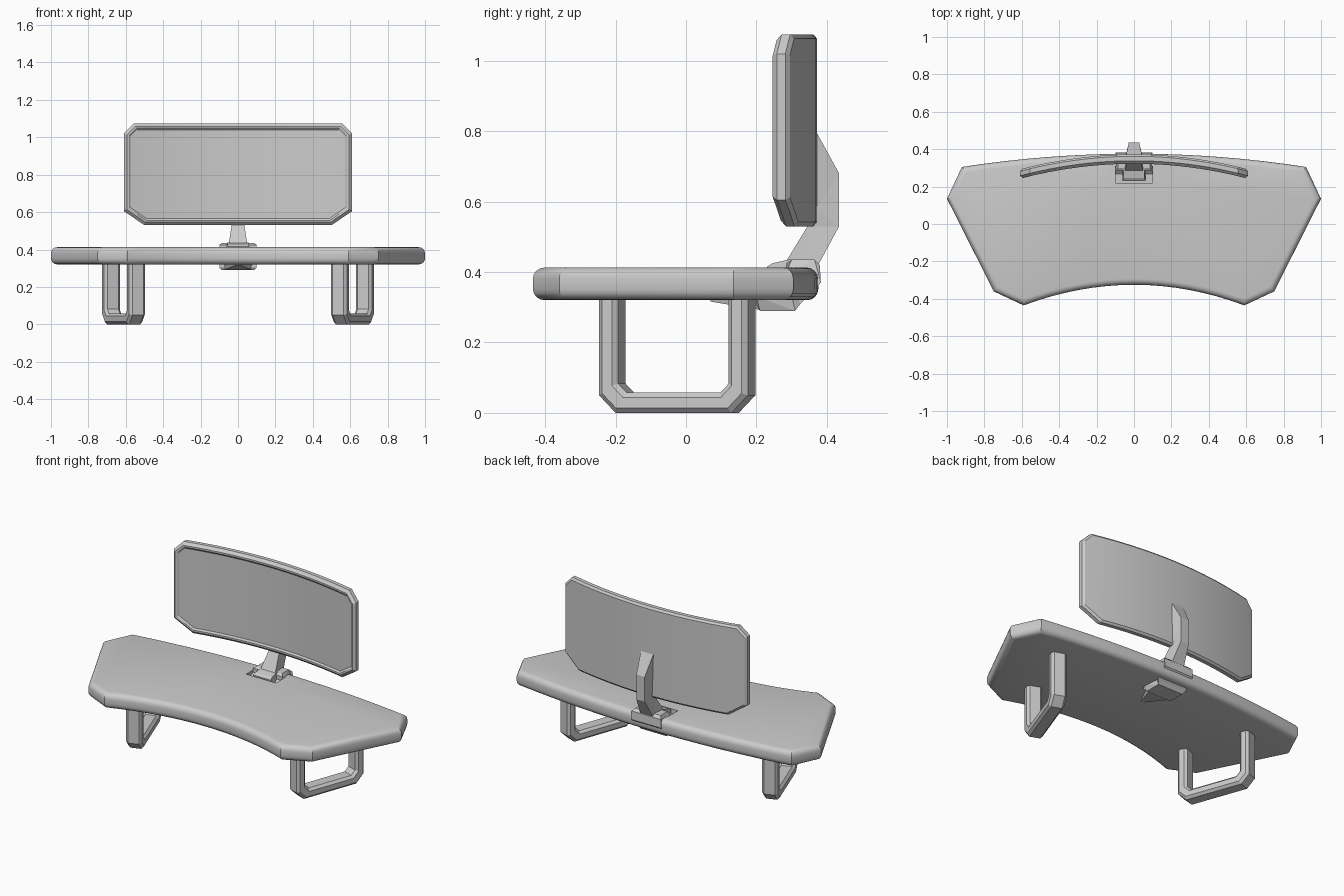
import bpy, bmesh, math
from mathutils import Matrix, Vector

if "Cube" in bpy.data.objects:
    bpy.data.objects.remove(bpy.data.objects["Cube"])


def prism(lower, upper):
    """Closed solid between two matching rings; returns bmesh and both caps."""
    bm = bmesh.new()
    a = [bm.verts.new(p) for p in lower]
    b = [bm.verts.new(p) for p in upper]
    caps = [bm.faces.new(a), bm.faces.new(b)]
    n = len(a)
    for i in range(n):
        j = (i + 1) % n
        bm.faces.new((a[i], a[j], b[j], b[i]))
    bmesh.ops.recalc_face_normals(bm, faces=bm.faces[:])
    return bm, caps


def bevel_caps(bm, caps, width, segments=1):
    edges = list({e for f in caps for e in f.edges})
    bmesh.ops.bevel(bm, geom=edges, offset=width, offset_type='OFFSET',
                    segments=segments, profile=0.5, affect='EDGES')


def finish(name, bm, smooth=None):
    bmesh.ops.recalc_face_normals(bm, faces=bm.faces[:])
    me = bpy.data.meshes.new(name)
    bm.to_mesh(me)
    bm.free()
    ob = bpy.data.objects.new(name, me)
    bpy.context.collection.objects.link(ob)
    if smooth:
        bpy.ops.object.select_all(action='DESELECT')
        ob.select_set(True)
        bpy.context.view_layer.objects.active = ob
        bpy.ops.object.shade_smooth_by_angle(angle=math.radians(smooth))
    return ob


def side_prism(pts):
    """Side-view profile of (half width, y, z) points, symmetric in x."""
    return prism([(-w, y, z) for w, y, z in pts], [(w, y, z) for w, y, z in pts])


# desk top: curved front and back edges, rounded rim
N = 16
front = [(0.59 * t, -0.325 - 0.11 * t * t) for t in (2 * i / N - 1 for i in range(N + 1))]
back = [(0.92 * t, 0.376 - 0.071 * t * t) for t in (1 - 2 * i / N for i in range(N + 1))]
outline = front + [(0.75, -0.36), (1.0, 0.135)] + back + [(-1.0, 0.135), (-0.75, -0.36)]
bm, caps = prism([(x, y, 0.32) for x, y in outline], [(x, y, 0.413) for x, y in outline])
bevel_caps(bm, caps, 0.032, 4)
desk = finish("desk_top", bm, 25)

# shallow slot in the desk in front of the stand
bm = bmesh.new()
bmesh.ops.create_cube(bm, size=1, matrix=Matrix.Translation((0, 0.265, 0.43)) @ Matrix.Diagonal((0.2, 0.09, 0.09, 1)))
cutter = finish("slot_cutter", bm)
cutter.hide_render = True
cutter.hide_viewport = True
mod = desk.modifiers.new("slot", 'BOOLEAN')
mod.operation = 'DIFFERENCE'
mod.solver = 'EXACT'
mod.object = cutter

# legs: chamfered U loops turned to follow the desk ends
half = [(0.175, 0.0), (0.225, 0.05), (0.225, 0.335), (0.167, 0.335), (0.167, 0.083), (0.142, 0.058)]
loop = half + [(-y, z) for y, z in reversed(half)]
bm, caps = side_prism([(0.045, y, z) for y, z in loop])
bevel_caps(bm, caps, 0.014)
bm.transform(Matrix.Translation((0.612, -0.025, 0)) @ Matrix.Rotation(math.radians(-20), 4, 'Z'))
legs = finish("legs", bm)
mirror = legs.modifiers.new("mirror", 'MIRROR')
mirror.mirror_object = desk

# screen: flat panel with bevelled rim and recessed front, then bent
half = [(0.50, 0.53), (0.61, 0.605), (0.61, 1.02), (0.555, 1.075)]
ring = half + [(-x, z) for x, z in reversed(half)]
bm, (f, b) = prism([(x, 0.338, z) for x, z in ring], [(x, 0.362, z) for x, z in ring])
for face, t, d in ((f, 0.016, 0.016), (f, 0.010, 0.0), (f, 0.010, -0.008), (b, 0.012, 0.010)):
    bmesh.ops.inset_region(bm, faces=[face], thickness=t, depth=d, use_even_offset=True)
for i in range(-11, 12):
    bmesh.ops.bisect_plane(bm, geom=bm.verts[:] + bm.edges[:] + bm.faces[:],
                           plane_co=(i * 0.05, 0, 0), plane_no=(1, 0, 0))
for v in bm.verts:
    v.co.y -= v.co.x ** 2 * 0.215
finish("screen", bm, 20)

# stand arm: bent, tapered toward the back
bm, caps = side_prism([(0.052, 0.275, 0.415), (0.034, 0.345, 0.53), (0.036, 0.371, 0.58),
                       (0.042, 0.369, 0.80), (0.028, 0.435, 0.68), (0.028, 0.435, 0.53),
                       (0.045, 0.362, 0.395)])
bmesh.ops.triangulate(bm, faces=caps)
finish("stand_arm", bm)

# clamp wrapping the back edge of the desk
bm, caps = side_prism([(0.1, 0.285, 0.40), (0.1, 0.285, 0.425), (0.085, 0.30, 0.435),
                       (0.085, 0.365, 0.435), (0.1, 0.38, 0.42), (0.1, 0.383, 0.37),
                       (0.1, 0.325, 0.31), (0.085, 0.31, 0.29), (0.085, 0.21, 0.29),
                       (0.1, 0.20, 0.305), (0.1, 0.20, 0.33)])
bmesh.ops.triangulate(bm, faces=caps)
finish("clamp", bm)

# raised foot in front of the arm
bm, caps = side_prism([(0.062, 0.23, 0.37), (0.062, 0.23, 0.415), (0.055, 0.245, 0.425),
                       (0.055, 0.30, 0.437), (0.062, 0.30, 0.37)])
finish("stand_foot", bm)

# tapering brace below the desk
bm, caps = side_prism([(0.012, 0.07, 0.325), (0.010, 0.07, 0.316), (0.07, 0.21, 0.293), (0.08, 0.21, 0.325)])
finish("clamp_brace", bm)
